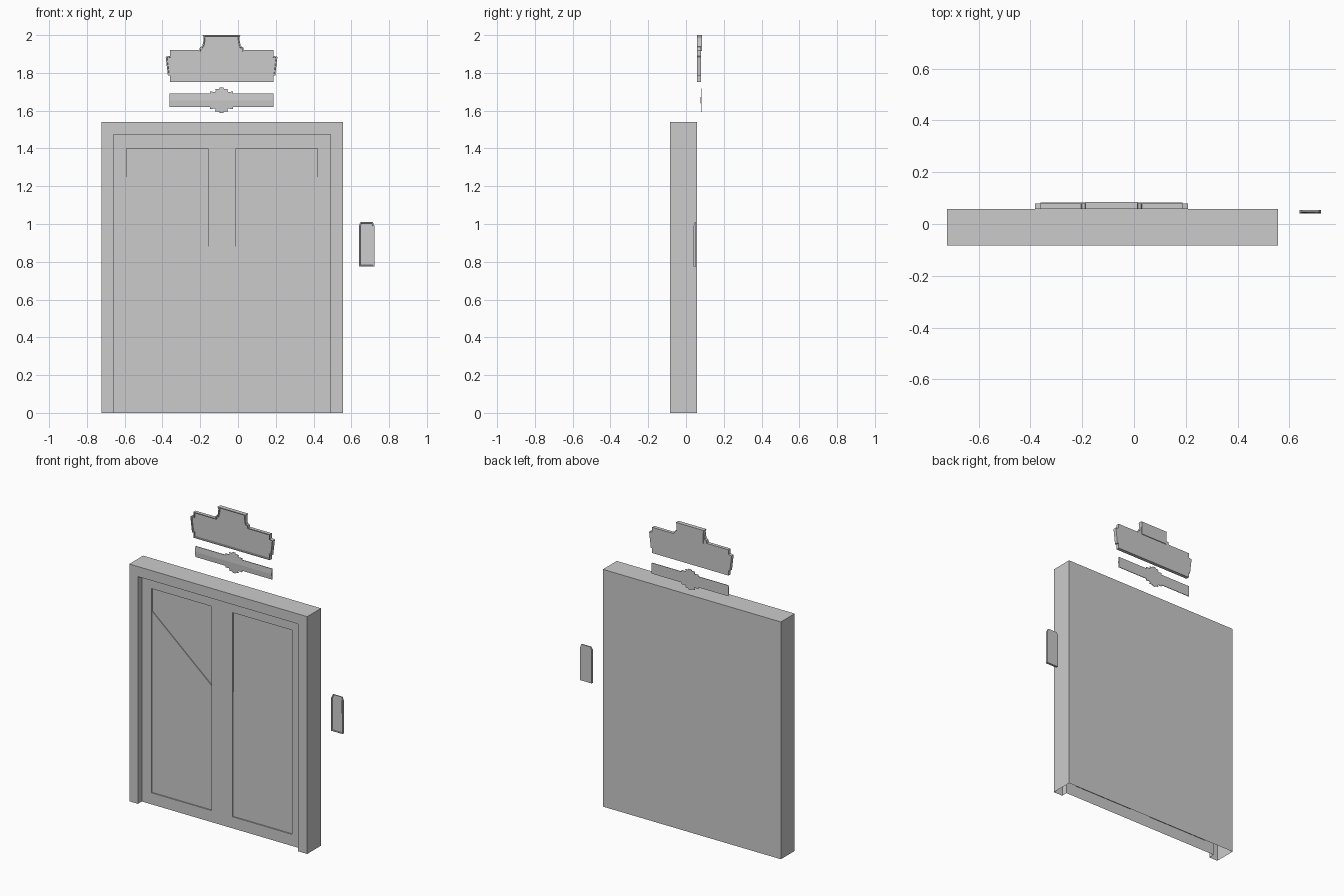
import bpy, bmesh

if "Cube" in bpy.data.objects:
    bpy.data.objects.remove(bpy.data.objects["Cube"])

CX = -0.087  # centre line of the doorway and signs


def finish(name, bm):
    bmesh.ops.remove_doubles(bm, verts=bm.verts, dist=1e-5)
    bmesh.ops.recalc_face_normals(bm, faces=bm.faces)
    mesh = bpy.data.meshes.new(name)
    bm.to_mesh(mesh)
    bm.free()
    ob = bpy.data.objects.new(name, mesh)
    bpy.context.collection.objects.link(ob)
    return ob


def prism(name, pts, y0, y1, rim=0, depth=0, shape=None):
    """Extrude an (x, z) outline from y0 (front) to y1, with an optional recessed front."""
    bm = bmesh.new()
    front = bm.faces.new([bm.verts.new((x, y0, z)) for x, z in pts])
    n = len(pts)
    fv = list(front.verts)
    bv = [bm.verts.new((x, y1, z)) for x, z in pts]
    bm.faces.new(bv[::-1])
    for i in range(n):
        j = (i + 1) % n
        bm.faces.new((fv[i], bv[i], bv[j], fv[j]))
    bmesh.ops.recalc_face_normals(bm, faces=bm.faces)
    if rim:
        bmesh.ops.inset_region(bm, faces=[front], thickness=rim, use_even_offset=True)
        bmesh.ops.inset_region(bm, faces=[front], thickness=0.002, depth=-depth)
    if shape:
        shape(bm)
    return finish(name, bm)


def mirrored(half):
    """Complete a right-half outline (bottom to top) about the centre line."""
    return [(CX + x, z) for x, z in half] + [(CX - x, z) for x, z in reversed(half)]


# Door and frame: stepped relief, flat back, open underside
BACK, FRONT, DOOR, PANEL = 0.058, -0.084, -0.044, -0.032
xs = [-0.722, -0.66, -0.59, -0.16, -0.01, 0.42, 0.49, 0.556]
zs = [0, 0.075, 1.40, 1.475, 1.54]


def level(i, k):
    if not (0 <= i < 7 and 0 <= k < 4):
        return BACK
    if i in (0, 6) or k == 3:
        return FRONT
    return PANEL if i in (2, 4) and k == 1 else DOOR


bm = bmesh.new()


def quad(*cos):
    bm.faces.new([bm.verts.new(c) for c in cos])


for i in range(7):
    for k in range(4):
        a, b, c, d, y = xs[i], xs[i + 1], zs[k], zs[k + 1], level(i, k)
        for yy in (y, BACK):
            quad((a, yy, c), (b, yy, c), (b, yy, d), (a, yy, d))
for k in range(4):
    for i in range(8):
        l, r = level(i - 1, k), level(i, k)
        if l != r:
            x = xs[i]
            quad((x, l, zs[k]), (x, r, zs[k]), (x, r, zs[k + 1]), (x, l, zs[k + 1]))
for i in range(7):
    for k in range(1, 5):
        l, r = level(i, k - 1), level(i, k)
        if l != r:
            z = zs[k]
            quad((xs[i], l, z), (xs[i], r, z), (xs[i + 1], r, z), (xs[i + 1], l, z))
finish("door_and_frame", bm)

# Lower part of each door panel, slightly proud, with a slanted upper edge
for name, a, b, za, zb in (("left", -0.59, -0.16, 1.25, 0.88),
                           ("right", -0.01, 0.42, 0.88, 1.25)):
    prism(name + "_lower_panel", [(a, 0.075), (b, 0.075), (b, zb), (a, za)],
          PANEL - 0.005, PANEL + 0.001)

# Overhead sign: framed board with ears and a raised tab
sign = [(0.274, 1.753), (0.274, 1.785), (0.284, 1.785), (0.296, 1.885),
        (0.274, 1.89), (0.274, 1.92), (0.118, 1.92), (0.114, 1.937),
        (0.102, 1.94), (0.097, 1.965), (0.095, 1.985), (0.1, 2.0)]
prism("overhead_sign", mirrored(sign), 0.058, 0.08, rim=0.006, depth=0.007)
prism("sign_tab_back", mirrored([(0.095, 1.915), (0.095, 1.985), (0.1, 2.0)]), 0.079, 0.0845)

# Thin ornamental plaque, bowed forward along its middle
MID = 1.655


def bow(bm):
    bmesh.ops.bisect_plane(bm, geom=bm.verts[:] + bm.edges[:] + bm.faces[:],
                           plane_co=(0, 0, MID), plane_no=(0, 0, 1))
    for v in bm.verts:
        if v.co.y < 0.08:
            v.co.y = 0.077 + 0.004 * abs(v.co.z - MID) / 0.066


upper = [(0.275, 0.035), (0.06, 0.035), (0.06, 0.046), (0.034, 0.044),
         (0.03, 0.052), (0.036, 0.058), (0.012, 0.06), (0.01, 0.067)]
half = [(x, MID - z) for x, z in reversed(upper)] + [(x, MID + z) for x, z in upper]
prism("ornamental_plaque", mirrored(half), 0.076, 0.083, shape=bow)

# Wall plate beside the door: shallow rim and tapered top
plate = [(0.64, 0.775), (0.722, 0.775), (0.722, 0.99), (0.714, 1.01), (0.648, 1.01), (0.64, 0.99)]


def slope_top(bm):
    for v in bm.verts:
        if v.co.z > 1.0 and v.co.y < 0.05:
            v.co.y += 0.007


prism("wall_plate", plate, 0.04, 0.054, rim=0.006, depth=0.003, shape=slope_top)
